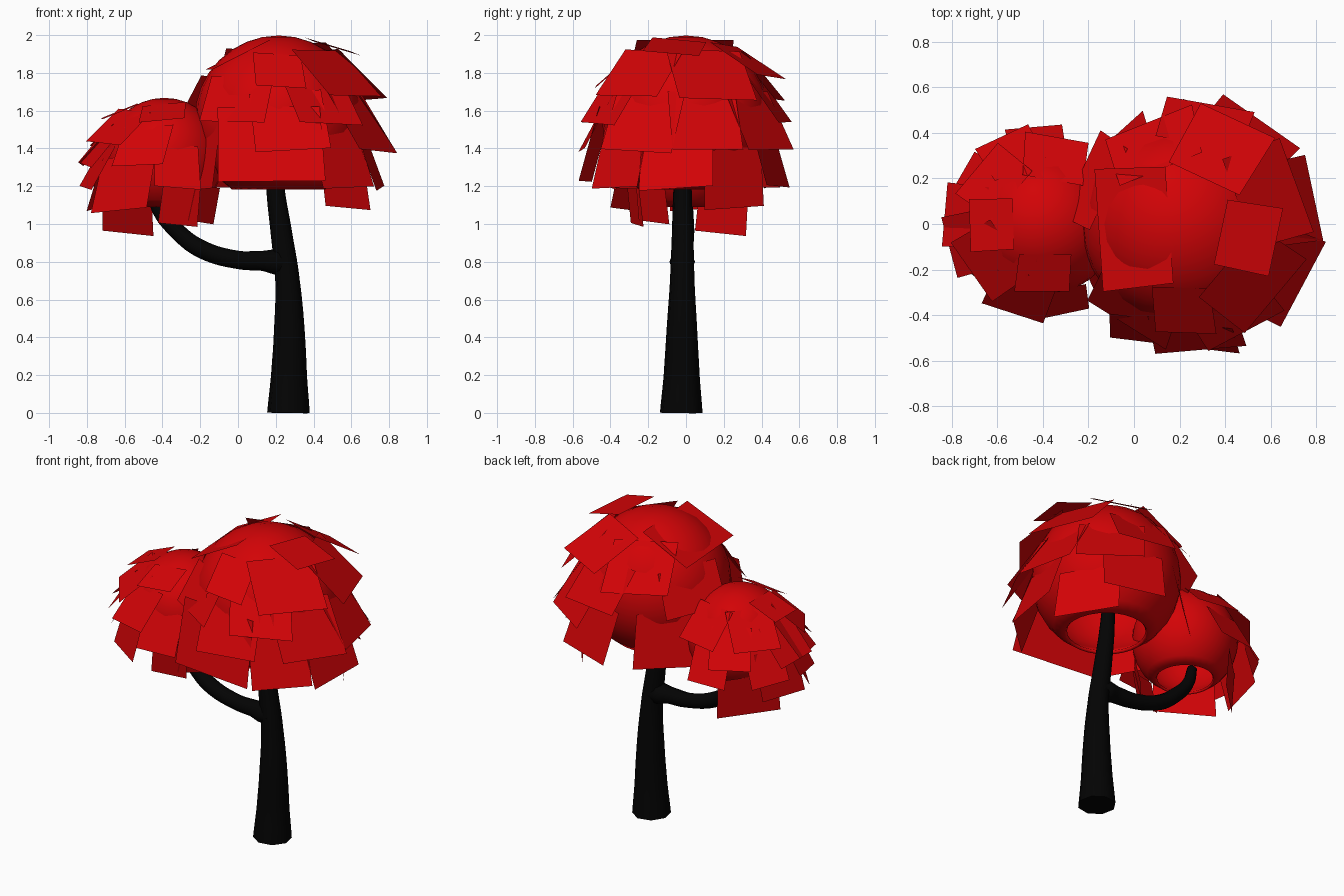
import bpy, bmesh, math, random
from mathutils import Vector

random.seed(7)
if "Cube" in bpy.data.objects:
    bpy.data.objects.remove(bpy.data.objects["Cube"], do_unlink=True)


def material(name, rgb):
    mat = bpy.data.materials.new(name)
    mat.use_nodes = True
    color = (*rgb, 1)
    mat.diffuse_color = color
    node = next(n for n in mat.node_tree.nodes if n.type == 'BSDF_PRINCIPLED')
    node.inputs["Base Color"].default_value = color
    node.inputs["Roughness"].default_value = 0.8
    return mat


RED = material("leaf red", (0.65, 0.001, 0.002))
BLACK = material("bark black", (0.001, 0.001, 0.001))


def add_object(name, mesh, mat):
    obj = bpy.data.objects.new(name, mesh)
    bpy.context.collection.objects.link(obj)
    mesh.materials.clear()
    mesh.materials.append(mat)
    return obj


def smooth(obj, angle=50):
    bpy.ops.object.select_all(action='DESELECT')
    obj.select_set(True)
    bpy.context.view_layer.objects.active = obj
    bpy.ops.object.shade_smooth_by_angle(angle=math.radians(angle))


def limb(name, points):
    """Tapered round limb through (x, y, z, radius) points."""
    curve = bpy.data.curves.new(name + " path", 'CURVE')
    curve.dimensions = '3D'
    curve.bevel_depth = 1
    curve.bevel_resolution = 2
    curve.resolution_u = 5
    curve.use_fill_caps = True
    spline = curve.splines.new('BEZIER')
    spline.bezier_points.add(len(points) - 1)
    for bp, (x, y, z, r) in zip(spline.bezier_points, points):
        bp.co = (x, y, z)
        bp.radius = r
        bp.handle_left_type = bp.handle_right_type = 'AUTO'
    path = bpy.data.objects.new(name + " path", curve)
    bpy.context.collection.objects.link(path)
    bpy.context.view_layer.update()
    graph = bpy.context.evaluated_depsgraph_get()
    mesh = bpy.data.meshes.new_from_object(path.evaluated_get(graph))
    bpy.data.objects.remove(path, do_unlink=True)
    smooth(add_object(name, mesh, BLACK))


def crown_shell(name, center, radius):
    """Hollow ball, open underneath."""
    bm = bmesh.new()
    bmesh.ops.create_uvsphere(bm, u_segments=28, v_segments=16, radius=radius)
    low = [v for v in bm.verts if v.co.z < -0.85 * radius]
    bmesh.ops.delete(bm, geom=low, context='VERTS')
    bmesh.ops.translate(bm, verts=bm.verts, vec=center)
    mesh = bpy.data.meshes.new(name)
    bm.to_mesh(mesh)
    bm.free()
    obj = add_object(name, mesh, RED)
    wall = obj.modifiers.new("wall", 'SOLIDIFY')
    wall.thickness = radius * 0.05
    wall.offset = -1
    smooth(obj)


def leaf_plates(name, center, tiers, lean):
    """Flat square leaves hung in tiers: tucked in at the top, flared at the tip."""
    bm = bmesh.new()
    for top_r, top_z, tip_r, tip_z, width, azimuths in tiers:
        for deg in azimuths:
            a = math.radians(deg)
            out = Vector((math.cos(a), math.sin(a), 0))
            side = Vector((-out.y, out.x, 0))
            base = Vector((center[0], center[1], 0))
            top = base + out * top_r + Vector((0, 0, top_z))
            tip = base + out * (tip_r + random.uniform(-0.01, 0.01))
            tip += Vector((lean, 0, tip_z + random.uniform(-0.01, 0.01)))
            half = side * width * random.uniform(0.47, 0.53)
            roll = Vector((0, 0, random.uniform(-0.015, 0.015)))
            corners = (top - half * 0.95 - roll, top + half * 0.95 + roll,
                       tip + half + roll, tip - half - roll)
            bm.faces.new([bm.verts.new(c) for c in corners])
    mesh = bpy.data.meshes.new(name)
    bm.to_mesh(mesh)
    bm.free()
    add_object(name, mesh, RED)


# Trunk and side branch
limb("trunk", [(0.267, -0.025, 0.0, 0.115), (0.27, -0.023, 0.2, 0.097),
               (0.272, -0.022, 0.4, 0.085), (0.262, -0.02, 0.7, 0.066),
               (0.23, -0.018, 0.95, 0.058), (0.197, -0.018, 1.2, 0.049),
               (0.19, -0.01, 1.38, 0.04)])
limb("branch", [(0.26, -0.02, 0.795, 0.06), (0.2, -0.02, 0.8, 0.068),
                (0.13, -0.02, 0.805, 0.053), (0.0, -0.015, 0.81, 0.048),
                (-0.2, -0.01, 0.87, 0.048), (-0.32, 0, 0.96, 0.044),
                (-0.42, 0, 1.08, 0.038), (-0.45, 0, 1.19, 0.03)])

# Large crown
big = (0.215, 0, 1.553)
crown_shell("large_crown", big, 0.445)
leaf_plates("large_crown_leaves", big, [
    (0.17, 1.975, 0.39, 1.91, 0.30, (-12,)),
    (0.06, 1.975, 0.40, 1.82, 0.57, (184,)),
    (0.22, 1.95, 0.51, 1.78, 0.38, (65,)),
    (0.28, 1.90, 0.48, 1.72, 0.28, (-92,)),
    (0.26, 1.92, 0.49, 1.67, 0.42, (-40, 20, 112)),
    (0.36, 1.78, 0.53, 1.54, 0.40, (-122, -62, 80, 155)),
    (0.39, 1.70, 0.56, 1.39, 0.40, (-85, -28, 12, 55)),
    (0.43, 1.62, 0.53, 1.23, 0.56, (-97,)),
    (0.42, 1.52, 0.51, 1.19, 0.38, (-6, -48, 72, 132, -155)),
    (0.41, 1.40, 0.43, 1.09, 0.40, (37,)),
], 0.03)

# Small crown
small = (-0.39, 0.005, 1.352)
crown_shell("small_crown", small, 0.316)
leaf_plates("small_crown_leaves", small, [
    (0.14, 1.635, 0.31, 1.55, 0.24, (-90, 182)),
    (0.19, 1.60, 0.38, 1.42, 0.30, (-145, 140, 80)),
    (0.26, 1.52, 0.42, 1.31, 0.27, (-108, -165, 175, 115)),
    (0.30, 1.42, 0.42, 1.20, 0.26, (-78, 195, 150, 95)),
    (0.30, 1.36, 0.37, 1.08, 0.36, (-128, 168)),
    (0.30, 1.20, 0.28, 1.00, 0.21, (-72, -40)),
    (0.28, 1.20, 0.25, 0.96, 0.38, (135,)),
], -0.015)
